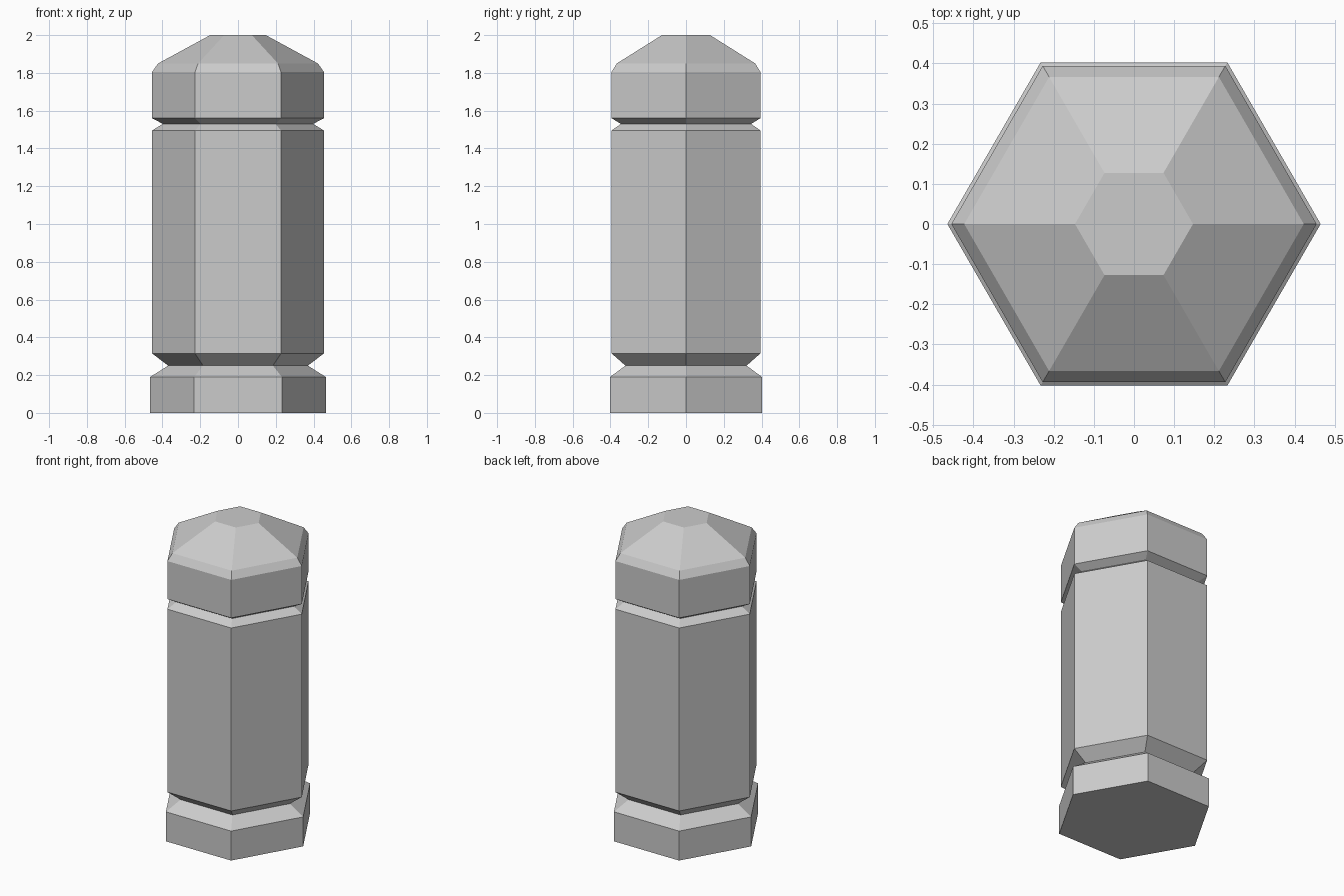
import bpy, bmesh
from math import cos, sin, pi

if "Cube" in bpy.data.objects:
    bpy.data.objects.remove(bpy.data.objects["Cube"])

SIDES = 6

# Bollard profile: (corner radius, height) from the foot to the top
profile = [
    (0.465, 0.00), (0.465, 0.19),                  # foot
    (0.37, 0.25),                                  # lower groove
    (0.455, 0.315), (0.455, 1.495),                # shaft
    (0.398, 1.53),                                 # upper groove
    (0.455, 1.56), (0.455, 1.805),                 # head
    (0.423, 1.85), (0.147, 2.00),                  # bevelled cap
]

bm = bmesh.new()
rings = [[bm.verts.new((r * cos(2 * pi * i / SIDES), r * sin(2 * pi * i / SIDES), z))
          for i in range(SIDES)] for r, z in profile]

# Side walls between neighbouring rings
for low, high in zip(rings, rings[1:]):
    for i in range(SIDES):
        j = (i + 1) % SIDES
        bm.faces.new((low[i], low[j], high[j], high[i]))

# Bottom and top caps
bm.faces.new(rings[0][::-1])
bm.faces.new(rings[-1])

mesh = bpy.data.meshes.new("bollard")
bm.to_mesh(mesh)
bm.free()
bpy.context.collection.objects.link(bpy.data.objects.new("bollard", mesh))
